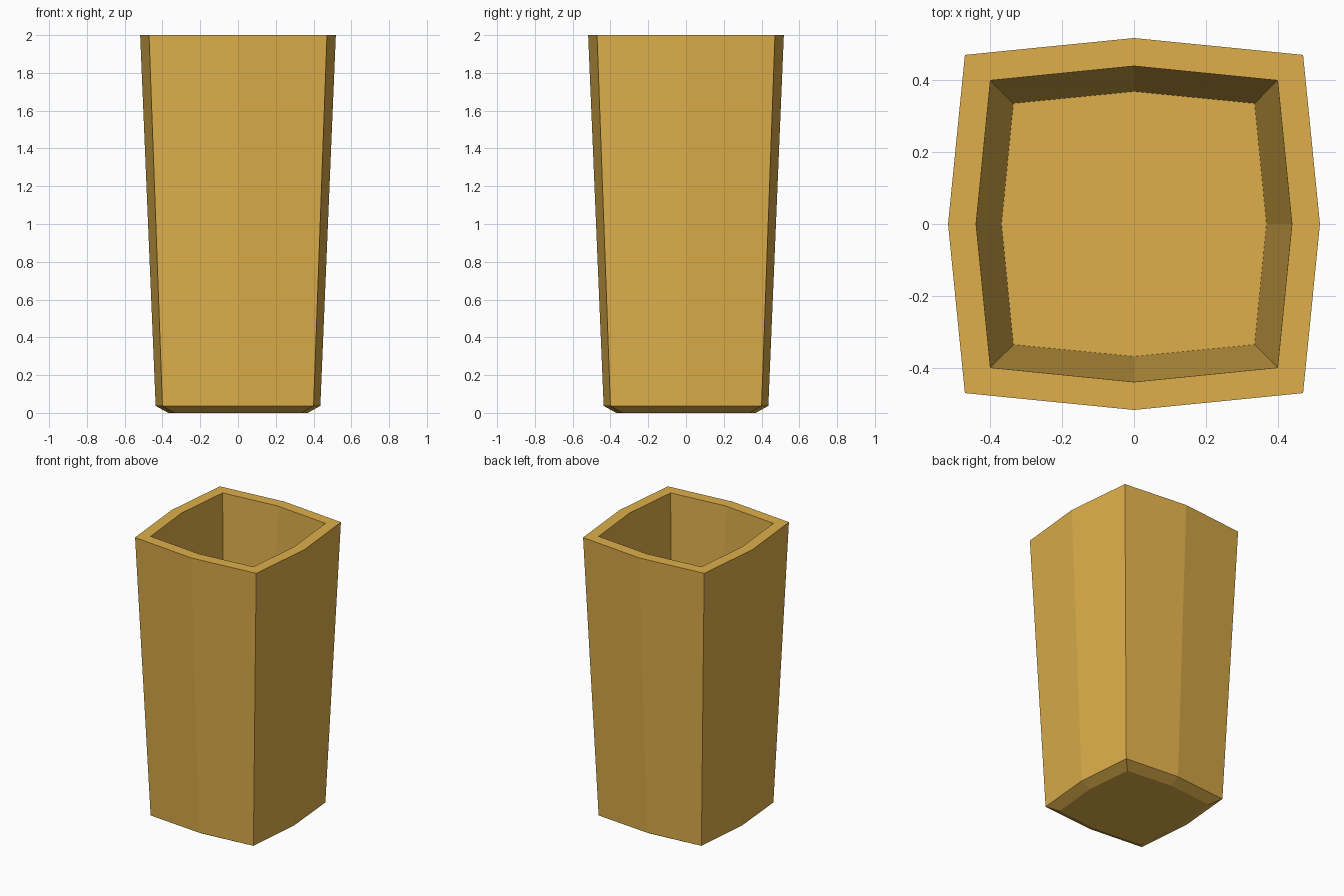
import bpy, bmesh

if "Cube" in bpy.data.objects:
    bpy.data.objects.remove(bpy.data.objects["Cube"])

bm = bmesh.new()


def ring(mid, corner, z):
    """Eight-point bulged square at height z."""
    pts = [(mid, 0), (corner, corner), (0, mid), (-corner, corner),
           (-mid, 0), (-corner, -corner), (0, -mid), (corner, -corner)]
    return [bm.verts.new((x, y, z)) for x, y in pts]


def bridge(a, b):
    for i in range(8):
        j = (i + 1) % 8
        bm.faces.new((a[i], a[j], b[j], b[i]))


# Rings: base, chamfer top, outer rim, inner rim
base = ring(0.369, 0.336, 0.0)
chamfer = ring(0.436, 0.40, 0.037)
outer = ring(0.518, 0.471, 2.0)
inner = ring(0.44, 0.40, 2.0)

# Chamfer, outer wall, rim, then inner wall tapering back to the base edge
for a, b in ((base, chamfer), (chamfer, outer), (outer, inner), (inner, base)):
    bridge(a, b)
# Single-sheet floor
bm.faces.new(base)

mesh = bpy.data.meshes.new("square_vase")
bm.to_mesh(mesh)
bm.free()
mat = bpy.data.materials.new("ochre")
mat.diffuse_color = (0.73, 0.43, 0.07, 1)
mat.use_nodes = True
mat.node_tree.nodes["Principled BSDF"].inputs["Base Color"].default_value = mat.diffuse_color
mesh.materials.append(mat)
bpy.context.collection.objects.link(bpy.data.objects.new("square_vase", mesh))
